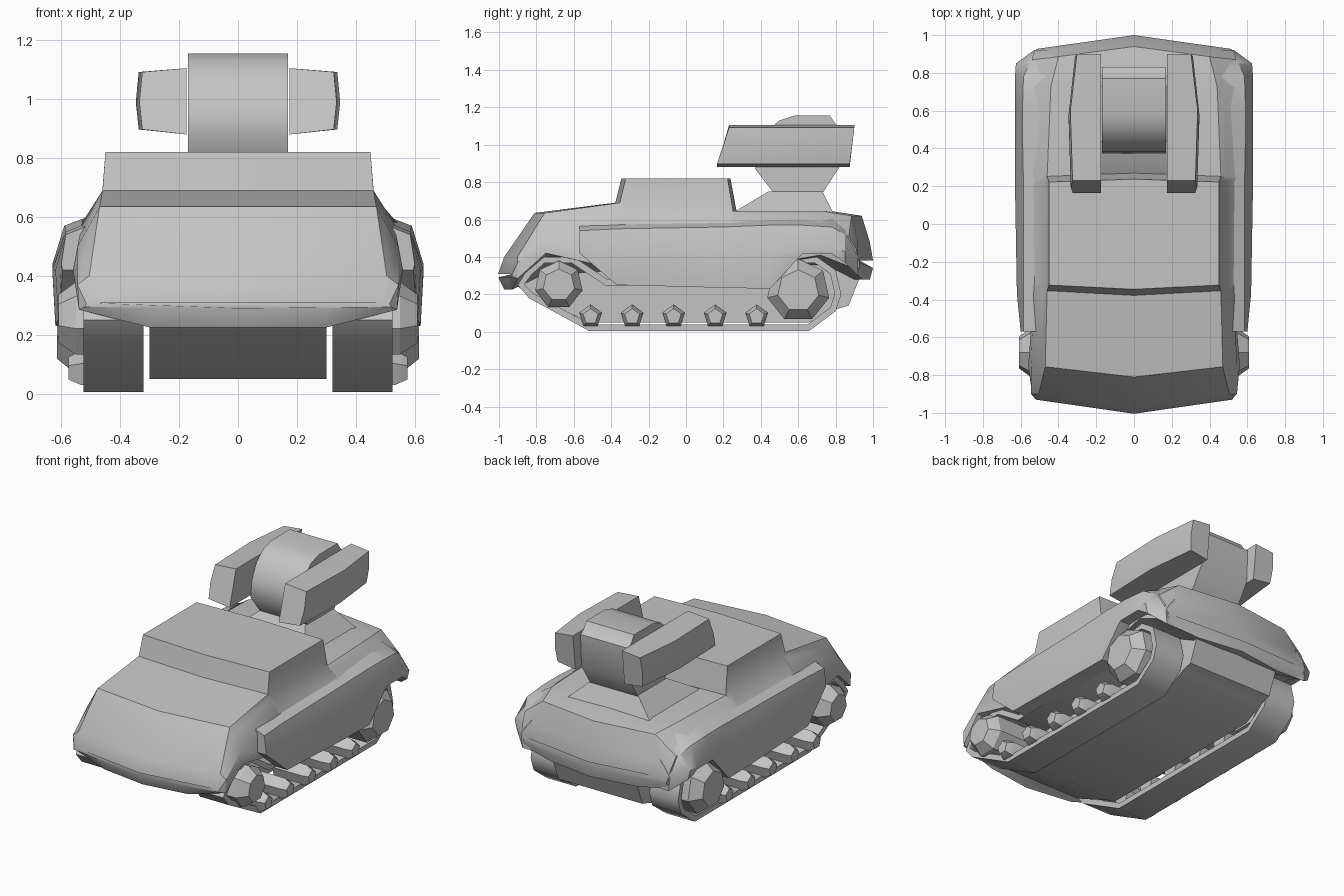
import bpy
import bmesh
from math import cos, sin, pi, radians

cube = bpy.data.objects.get("Cube")
if cube:
    bpy.data.objects.remove(cube, do_unlink=True)

grey = bpy.data.materials.new("plain_grey")
grey.use_nodes = True
colour = (.55, .55, .55, 1)
grey.diffuse_color = colour
for node in grey.node_tree.nodes:
    if node.type == 'BSDF_PRINCIPLED':
        node.inputs["Base Color"].default_value = colour


def loft(name, rings, mirror=False, closed_ends=True, thickness=None, smooth=32):
    """Skin a row of equal rings, then mirror or thicken the result."""
    bm = bmesh.new()
    loops = [[bm.verts.new(point) for point in ring] for ring in rings]
    count = len(loops[0])
    for first, second in zip(loops, loops[1:]):
        for i in range(count):
            j = (i + 1) % count
            bm.faces.new((first[i], first[j], second[j], second[i]))
    if closed_ends:
        bm.faces.new(loops[0])
        bm.faces.new(loops[-1])
        bmesh.ops.recalc_face_normals(bm, faces=bm.faces)
    mesh = bpy.data.meshes.new(name)
    bm.to_mesh(mesh)
    bm.free()
    mesh.materials.append(grey)
    part = bpy.data.objects.new(name, mesh)
    bpy.context.collection.objects.link(part)
    bpy.ops.object.select_all(action='DESELECT')
    part.select_set(True)
    bpy.context.view_layer.objects.active = part
    if thickness:
        solid = part.modifiers.new("thickness", 'SOLIDIFY')
        solid.thickness = thickness
        solid.offset = -1
        bpy.ops.object.modifier_apply(modifier=solid.name)
    if mirror:
        flip = part.modifiers.new("other_side", 'MIRROR')
        bpy.ops.object.modifier_apply(modifier=flip.name)
    bpy.ops.object.shade_smooth_by_angle(angle=radians(smooth))


def across(profile, x):
    """Place a (y, z) profile at one x."""
    return [(x, y, z) for y, z in profile]


def circle(x, y, z, radius, sides):
    angles = [2 * pi * i / sides + pi / 2 for i in range(sides)]
    return [(x, y + radius * cos(a), z + radius * sin(a)) for a in angles]


def bowed(x, y, z):
    """Sweep the middle of the hull outwards at both ends."""
    return (x, y * (1 + .08 * max(0, 1 - abs(x) / .52)), z)


# Hull with cabin: y, then z and x of roof edge, flank, lower edge, and keel z
hull_sections = [
    (-.93, .31, .5, .305, .515, .295, .52, .29),
    (-.9, .4, .505, .37, .545, .285, .54, .225),
    (-.75, .635, .47, .5, .545, .42, .56, .3),
    (-.35, .69, .46, .58, .53, .33, .53, .33),
    (-.32, .82, .45, .57, .53, .33, .53, .33),
    (.22, .82, .45, .57, .54, .33, .53, .33),
    (.25, .645, .46, .57, .55, .33, .53, .33),
    (.72, .645, .44, .56, .57, .41, .56, .36),
    (.87, .62, .4, .51, .54, .35, .54, .28),
    (.91, .48, .47, .44, .53, .31, .52, .28),
    (.926, .38, .49, .37, .515, .35, .51, .34),
]
hull_rings = []
for y, roof_z, roof_x, flank_z, flank_x, low_z, low_x, keel_z in hull_sections:
    # The cabin walls stay steep down to the deck
    if roof_z > .7:
        shoulder = (roof_x + .012, .67)
    else:
        shoulder = (roof_x * .7 + flank_x * .3, roof_z * .7 + flank_z * .3)
    half = [(roof_x, roof_z), shoulder, (flank_x, flank_z),
            (low_x, low_z), (.3, keel_z)]
    outline = [(0, roof_z)] + half + [(0, keel_z)]
    outline += [(-x, z) for x, z in reversed(half)]
    hull_rings.append([bowed(x, y, z) for x, z in outline])
loft("hull_and_cabin", hull_rings)

# Lower hull between the tracks
belly = [(-.85, .36), (-.91, .25), (-.87, .22), (-.52, .05), (.66, .05),
         (.8, .12), (.87, .14), (.93, .29), (.85, .45), (-.7, .45)]
loft("lower_hull", [across(belly, -.3), across(belly, .3)])

# Side skirts: y, then x and z of upper, middle and lower edges
skirt_sections = [
    (-.57, .585, .54, .6, .44, .595, .42),
    (-.37, .585, .55, .62, .42, .61, .25),
    (.2, .585, .56, .63, .42, .62, .235),
    (.45, .59, .57, .63, .41, .62, .23),
    (.62, .59, .57, .63, .44, .625, .415),
    (.78, .585, .56, .63, .44, .625, .415),
    (.85, .555, .52, .625, .43, .61, .37),
    (.92, .5, .44, .53, .39, .52, .3),
]
skirt_rings = []
for y, top_x, top_z, mid_x, mid_z, low_x, low_z in skirt_sections:
    inner = min(.53, low_x - .06)
    skirt_rings.append([(.46, y, top_z + .05), (top_x, y, top_z),
                        (mid_x, y, mid_z), (low_x, y, low_z),
                        (inner, y, low_z), (.46, y, low_z + .03)])
loft("side_skirts", skirt_rings, mirror=True)

# Track belts
belt = [(-.6, .4), (-.77, .4), (-.85, .33), (-.9, .25), (-.84, .18),
        (-.52, .005), (.66, .005), (.8, .11), (.83, .2), (.8, .33),
        (.7, .4), (.54, .4), (.38, .28), (-.42, .28)]
loft("track_belts", [across(belt, .32), across(belt, .525)],
     mirror=True, closed_ends=False, thickness=.035, smooth=45)


# Wheels with bevelled outer faces
def wheel(name, y, z, radius, sides, rim_x, face_x):
    loft(name, [circle(.33, y, z, radius, sides),
                circle(rim_x, y, z, radius, sides),
                circle(face_x, y, z, radius * .66, sides)], mirror=True)


wheel("front_wheels", -.68, .25, .13, 7, .55, .61)
wheel("rear_wheels", .6, .22, .17, 7, .55, .615)
for number in range(5):
    wheel("road_wheels_" + str(number + 1), -.51 + number * .222, .082,
          .064, 5, .535, .575)


# Turret pedestal
def slab(half_width, front, back, z):
    return [(-half_width, front, z), (half_width, front, z),
            (half_width, back, z), (-half_width, back, z)]


loft("turret_pedestal", [slab(.3, .24, .79, .63), slab(.17, .44, .73, .75)])

# Turret drum
drum = [(.47, .74), (.37, .87), (.385, .98), (.43, 1.07), (.5, 1.13),
        (.58, 1.155), (.77, 1.155), (.8, 1.11), (.83, 1.09), (.82, .88),
        (.73, .74)]
loft("turret_drum", [across(drum, -.17), across(drum, .17)], smooth=50)

# Launcher pods, raked at the front and rear
pod_rings = []
for top_y, bottom_y, outer in [(.23, .165, .335), (.6, .55, .347),
                               (.9, .875, .312)]:
    middle_y = (top_y + bottom_y) / 2
    pod_rings.append([(.175, top_y, 1.105), (outer - .01, top_y, 1.092),
                      (outer, middle_y, .99), (outer - .01, bottom_y, .897),
                      (.175, bottom_y, .88)])
loft("launcher_pods", pod_rings, mirror=True)
